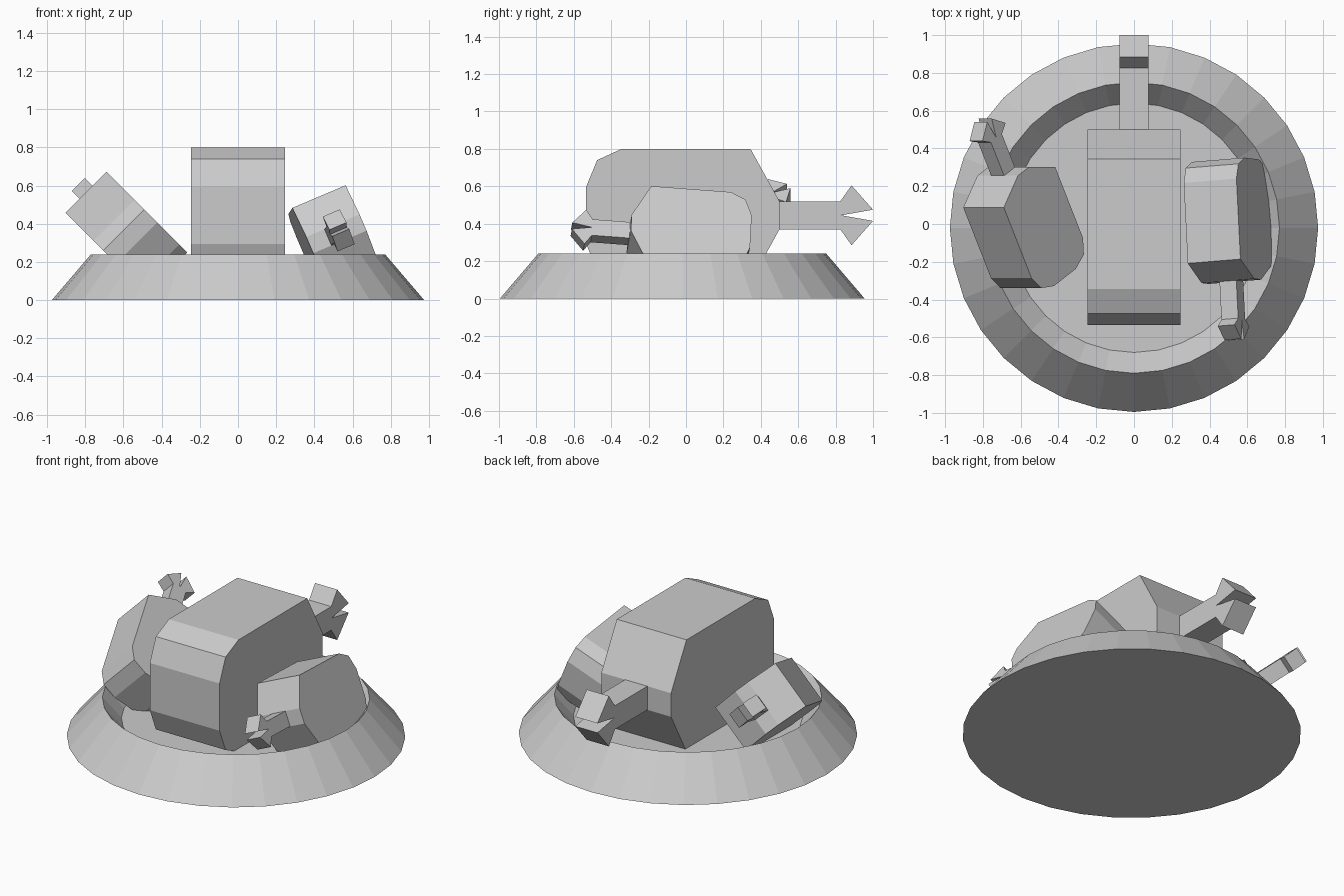
import bpy, bmesh
from mathutils import Vector, Matrix

if "Cube" in bpy.data.objects:
    bpy.data.objects.remove(bpy.data.objects["Cube"])


def mesh_object(name, bm, matrix=None):
    bmesh.ops.recalc_face_normals(bm, faces=bm.faces[:])
    me = bpy.data.meshes.new(name)
    bm.to_mesh(me)
    bm.free()
    ob = bpy.data.objects.new(name, me)
    bpy.context.collection.objects.link(ob)
    if matrix is not None:
        ob.matrix_world = matrix
    return ob


def slab(name, profile, half_width, matrix):
    """Extrude a (y, z) profile symmetrically along x."""
    bm = bmesh.new()
    face = bm.faces.new([bm.verts.new((-half_width, y, z)) for y, z in profile])
    ext = bmesh.ops.extrude_face_region(bm, geom=[face])
    moved = [v for v in ext["geom"] if isinstance(v, bmesh.types.BMVert)]
    bmesh.ops.translate(bm, verts=moved, vec=(2 * half_width, 0, 0))
    # extrusion keeps the source face as the second cap
    return mesh_object(name, bm, matrix)


def frame(center, bone_dir, up, scale):
    """Placement with local y along the bone and local z near 'up'."""
    y = Vector(bone_dir).normalized()
    x = y.cross(Vector(up)).normalized()
    z = x.cross(y)
    rot = Matrix((x, y, z)).transposed().to_4x4()
    return Matrix.Translation(center) @ rot @ Matrix.Scale(scale, 4)


# Plate: sloped outer wall, sharp rim and a sunken floor
bm = bmesh.new()
rings = []
for radius, z in ((0.975, 0.0), (0.77, 0.24), (0.66, 0.11)):
    rings.append(bmesh.ops.create_circle(
        bm, segments=32, radius=radius,
        matrix=Matrix.Translation((0, -0.02, z)))["verts"])
for a, b in zip(rings, rings[1:]):
    for i in range(32):
        j = (i + 1) % 32
        bm.faces.new((a[i], a[j], b[j], b[i]))
bm.faces.new(rings[0])
bm.faces.new(rings[-1])
mesh_object("plate", bm)

# Half profiles (y, z), mirrored in z about the joint's centre line
meat_top = [(-0.535, 0.15), (-0.475, 0.295), (-0.345, 0.355),
            (0.345, 0.355), (0.50, 0.075)]
bone_top = [(0.45, 0.075), (0.825, 0.075), (0.885, 0.16), (1.0, 0.03)]


def mirrored(half):
    return half + [(y, -z) for y, z in reversed(half)]


meat = mirrored(meat_top)
bone = bone_top + [(0.83, 0.0)] + [(y, -z) for y, z in reversed(bone_top)]

# Three joints of meat: a large upright one and two small tilted ones
joints = {
    "large": frame((0, 0, 0.445), (0, 1, 0), (0, 0, 1), 1.0),
    "right": frame((0.50, 0.005, 0.324), (0.05, -1, 0.075), (-0.39, 0, 0.92), 0.62),
    "left": frame((-0.587, 0.007, 0.355), (-0.343, 0.875, 0.343), (-0.618, -0.485, 0.618), 0.62),
}
for label, matrix in joints.items():
    slab(label + "_meat", meat, 0.245, matrix)
    slab(label + "_bone", bone, 0.078, matrix)
